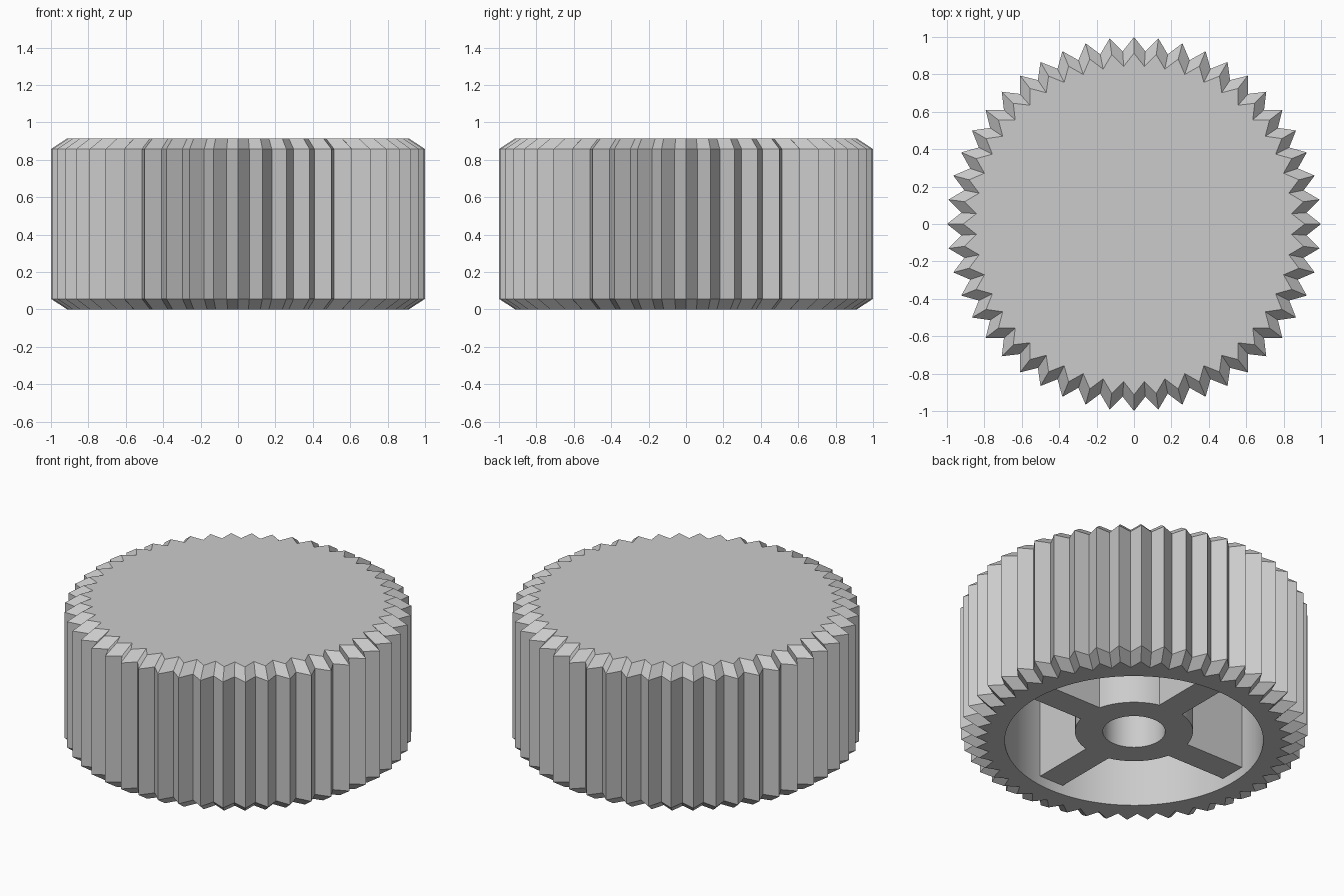
import bpy, bmesh, math

if "Cube" in bpy.data.objects:
    bpy.data.objects.remove(bpy.data.objects["Cube"])

TEETH = 48
HEIGHT = 0.915
CHAMFER = 0.057
R_TIP, R_ROOT = 1.0, 0.925       # tooth tip and root radii
SHRINK = 0.913                   # end faces are scaled in by this factor
R_CAVITY, Z_FLOOR = 0.745, 0.845  # hollow open towards the ground
R_HUB, R_BORE = 0.34, 0.18
Z_HUB = 0.06                     # hub and spokes sit slightly recessed
SPOKE_HALF = 0.085

grey = bpy.data.materials.new("light grey")
grey.diffuse_color = (0.6, 0.6, 0.6, 1)
grey.use_nodes = True
grey.node_tree.nodes["Principled BSDF"].inputs["Base Color"].default_value = grey.diffuse_color


def finish(bm, name):
    bmesh.ops.recalc_face_normals(bm, faces=bm.faces[:])
    mesh = bpy.data.meshes.new(name)
    bm.to_mesh(mesh)
    bm.free()
    mesh.materials.append(grey)
    obj = bpy.data.objects.new(name, mesh)
    bpy.context.collection.objects.link(obj)
    bpy.context.view_layer.objects.active = obj
    obj.select_set(True)
    bpy.ops.object.shade_smooth_by_angle(angle=math.radians(15))
    obj.select_set(False)
    return obj


def ring(bm, radii, z, angles):
    return [bm.verts.new((r * math.cos(a), r * math.sin(a), z))
            for r, a in zip(radii, angles)]


def bridge(bm, a, b):
    n = len(a)
    for i in range(n):
        j = (i + 1) % n
        bm.faces.new((a[i], a[j], b[j], b[i]))


# Toothed wheel: chamfered star-shaped rim, closed on top, hollow below
n = TEETH * 2
angles = [i * 2 * math.pi / n for i in range(n)]
star = [R_ROOT if i % 2 else R_TIP for i in range(n)]
small = [r * SHRINK for r in star]
bm = bmesh.new()
loops = [
    ring(bm, [R_CAVITY] * n, Z_FLOOR, angles),
    ring(bm, [R_CAVITY] * n, 0, angles),
    ring(bm, small, 0, angles),
    ring(bm, star, CHAMFER, angles),
    ring(bm, star, HEIGHT - CHAMFER, angles),
    ring(bm, small, HEIGHT, angles),
]
for a, b in zip(loops, loops[1:]):
    bridge(bm, a, b)
bm.faces.new(loops[0])
bm.faces.new(loops[-1])
finish(bm, "toothed_wheel")

# Hub with bore and four spokes, as one cross-shaped web
half = math.asin(SPOKE_HALF / R_HUB)
ARC, INNER = 14, 6               # steps between spokes and across a spoke
step = ARC + INNER
angles = []
for q in range(4):
    start = q * math.pi / 2 - half
    angles += [start + 2 * half * i / INNER for i in range(INNER)]
    angles += [start + 2 * half + (math.pi / 2 - 2 * half) * i / ARC
               for i in range(ARC)]
m = len(angles)
bm = bmesh.new()
hub_low = ring(bm, [R_HUB] * m, Z_HUB, angles)
hub_high = ring(bm, [R_HUB] * m, Z_FLOOR, angles)
bore_low = ring(bm, [R_BORE] * m, Z_HUB, angles)
bore_high = ring(bm, [R_BORE] * m, Z_FLOOR, angles)
bridge(bm, bore_low, hub_low)
bridge(bm, bore_high, bore_low)
end = math.asin(SPOKE_HALF / R_CAVITY)
for q in range(4):
    first = q * step
    # hub wall between two spokes
    for i in range(first + INNER, first + step):
        j = (i + 1) % m
        bm.faces.new((hub_low[i], hub_low[j], hub_high[j], hub_high[i]))
    # spoke underside and its two sides
    ends = [q * math.pi / 2 - end, q * math.pi / 2 + end]
    low = ring(bm, [R_CAVITY] * 2, Z_HUB, ends)
    high = ring(bm, [R_CAVITY] * 2, Z_FLOOR, ends)
    bm.faces.new(hub_low[first:first + INNER + 1] + [low[1], low[0]])
    for k, i in ((0, first), (1, first + INNER)):
        bm.faces.new((hub_low[i], low[k], high[k], hub_high[i]))
finish(bm, "hub_and_spokes")
